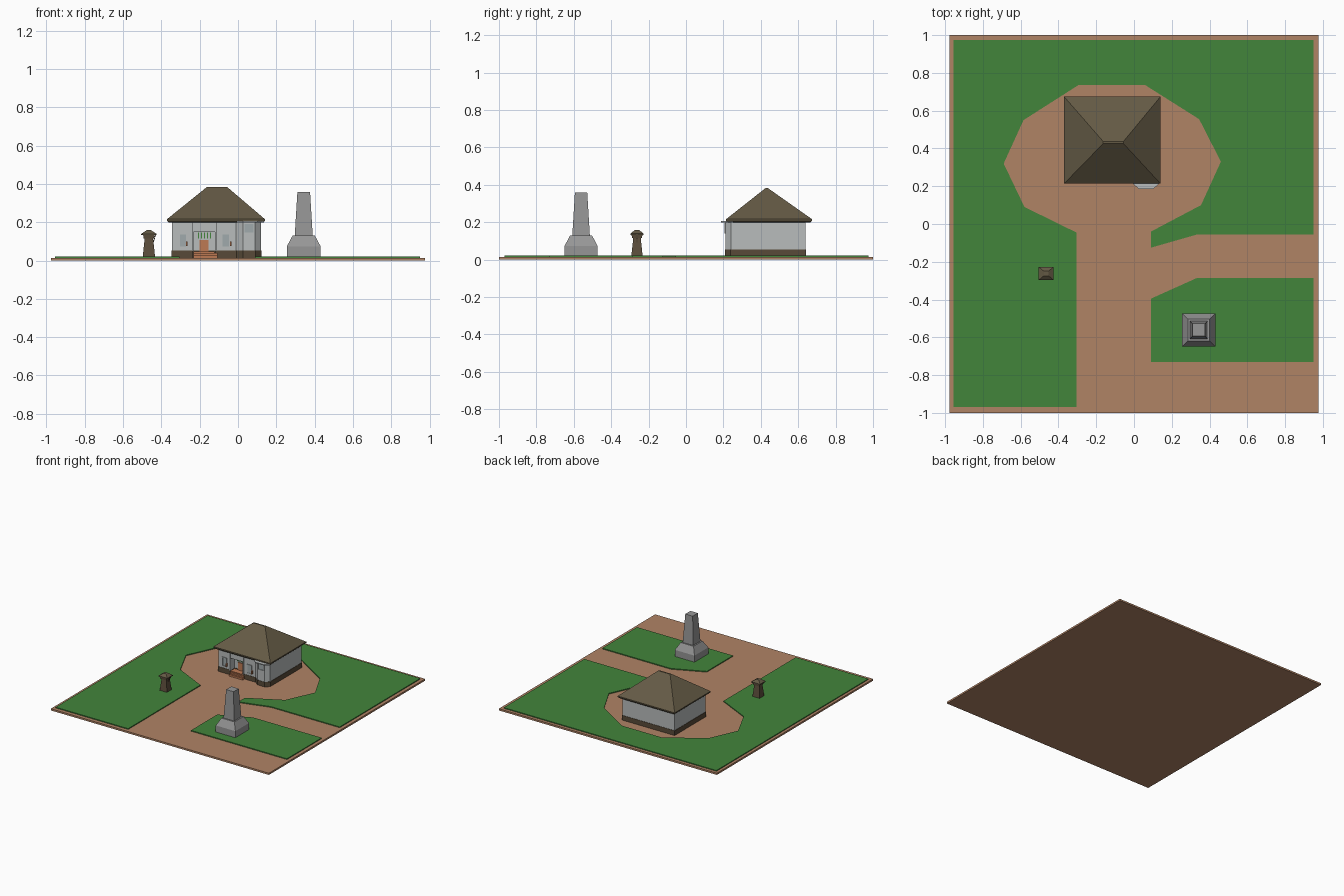
import bpy, bmesh

if "Cube" in bpy.data.objects:
    bpy.data.objects.remove(bpy.data.objects["Cube"])


def material(name, rgb):
    lin = [((c / 255 + 0.055) / 1.055) ** 2.4 for c in rgb]
    m = bpy.data.materials.new(name)
    m.diffuse_color = (*lin, 1)
    m.use_nodes = True
    m.node_tree.nodes["Principled BSDF"].inputs["Base Color"].default_value = m.diffuse_color
    return m


EARTH = material("earth brown", (176, 131, 101))
GRASS = material("grass green", (66, 133, 59))
ROOF = material("roof olive brown", (100, 90, 69))
WALL = material("wall pale grey", (184, 188, 188))
PLINTH = material("plinth dark brown", (88, 74, 56))
STONE = material("monument grey", (150, 150, 150))
TERRA = material("terracotta", (190, 122, 84))
WOOD = material("dark wood", (92, 78, 60))
PANE = material("window grey", (160, 170, 172))


def finish(name, bm, mat):
    bmesh.ops.recalc_face_normals(bm, faces=bm.faces)
    me = bpy.data.meshes.new(name)
    bm.to_mesh(me)
    bm.free()
    me.materials.append(mat)
    ob = bpy.data.objects.new(name, me)
    bpy.context.collection.objects.link(ob)
    return ob


def slab(name, outline, z0, z1, mat):
    """Extrude a plan outline from z0 to z1."""
    bm = bmesh.new()
    face = bm.faces.new([bm.verts.new((x, y, z0)) for x, y in outline])
    ext = bmesh.ops.extrude_face_region(bm, geom=[face])
    top = [v for v in ext["geom"] if isinstance(v, bmesh.types.BMVert)]
    bmesh.ops.translate(bm, verts=top, vec=(0, 0, z1 - z0))
    # keep the bottom closed
    if not any(all(abs(v.co.z - z0) < 1e-6 for v in f.verts) for f in bm.faces):
        bm.faces.new([v for v in bm.verts if abs(v.co.z - z0) < 1e-6])
    return finish(name, bm, mat)


def box(name, x0, x1, y0, y1, z0, z1, mat):
    return slab(name, [(x0, y0), (x1, y0), (x1, y1), (x0, y1)], z0, z1, mat)


def stack(name, rings, mat):
    """Loft rectangular rings (x0, x1, y0, y1, z) into a closed solid."""
    bm = bmesh.new()
    loops = [[bm.verts.new(p) for p in ((a, c, z), (b, c, z), (b, d, z), (a, d, z))]
             for a, b, c, d, z in rings]
    for lo, hi in zip(loops, loops[1:]):
        for i in range(4):
            j = (i + 1) % 4
            bm.faces.new((lo[i], lo[j], hi[j], hi[i]))
    bm.faces.new(loops[0])
    bm.faces.new(loops[-1])
    return finish(name, bm, mat)


def centred(cx, cy, sizes):
    return [(cx - hx, cx + hx, cy - hy, cy + hy, z) for hx, hy, z in sizes]


# Ground and lawns
box("ground", -0.977, 0.977, -1, 1, 0, 0.014, EARTH)
slab("large_lawn", [
    (-0.955, 0.975), (0.95, 0.975), (0.95, -0.055), (0.335, -0.055), (0.09, -0.125),
    (0.09, -0.04), (0.355, 0.10), (0.46, 0.33), (0.345, 0.555), (0.06, 0.735),
    (-0.295, 0.735), (-0.585, 0.55), (-0.69, 0.32), (-0.58, 0.09), (-0.305, -0.045),
    (-0.305, -0.97), (-0.955, -0.97)], 0.012, 0.021, GRASS)
slab("small_lawn", [(0.09, -0.395), (0.335, -0.285), (0.95, -0.285),
                    (0.95, -0.73), (0.09, -0.73)], 0.012, 0.021, GRASS)

# House: plan outline with a recessed porch and a corner bay
plan = [(-0.345, 0.24), (-0.235, 0.24), (-0.235, 0.29), (-0.12, 0.29), (-0.12, 0.24),
        (-0.01, 0.24), (0.025, 0.212), (0.09, 0.212), (0.12, 0.24), (0.12, 0.64), (-0.345, 0.64)]
slab("house_walls", plan, 0.05, 0.202, WALL)
cx, cy = -0.1125, 0.43
slab("house_plinth", [(cx + (x - cx) * 1.012, cy + (y - cy) * 1.012) for x, y in plan],
     0.012, 0.053, PLINTH)

# Porch: floor, steps, door, lintel and slats
box("porch_floor", -0.233, -0.122, 0.238, 0.292, 0.012, 0.046, TERRA)
for i in range(2):
    box(f"porch_step_{i + 1}", -0.232, -0.108, 0.214 + 0.013 * i, 0.245,
        0.012, 0.028 + 0.011 * i, TERRA)
box("door", -0.2, -0.155, 0.283, 0.292, 0.046, 0.108, TERRA)
box("porch_lintel", -0.236, -0.119, 0.236, 0.29, 0.15, 0.202, WALL)
for i in range(5):
    x = -0.208 + 0.0155 * i
    box(f"porch_slat_{i + 1}", x, x + 0.005, 0.283, 0.291, 0.115, 0.145, GRASS)
for x in (-0.241, -0.121):
    box("porch_post", x, x + 0.008, 0.232, 0.242, 0.05, 0.2, WALL)


# Windows: frame bars around a pane
def window(name, x0, x1, y, z0, z1):
    t = 0.005
    box(name + "_pane", x0, x1, y - 0.002, y + 0.004, z0, z1, PANE)
    for a, b in ((x0 - t, x0), (x1, x1 + t)):
        box(name + "_jamb", a, b, y - 0.006, y + 0.004, z0 - t, z1 + t, WALL)
    for z in (z0 - t, z1):
        box(name + "_rail", x0, x1, y - 0.006, y + 0.004, z, z + t, WALL)


window("left_window", -0.303, -0.272, 0.24, 0.073, 0.136)
window("middle_window", -0.08, -0.048, 0.24, 0.073, 0.136)
window("bay_window", 0.035, 0.082, 0.212, 0.145, 0.19)
for x in (-0.272, -0.042):
    box("window_lamp", x, x + 0.008, 0.226, 0.242, 0.075, 0.1, TERRA)

# Bay canopy under the eaves
slab("bay_canopy", [(-0.005, 0.25), (-0.005, 0.212), (0.025, 0.186), (0.103, 0.186),
                    (0.136, 0.216), (0.136, 0.25)], 0.199, 0.206, WALL)

# Hipped roof with fascia and a narrow ridge cap
stack("roof", [(-0.36, 0.13, 0.222, 0.665, 0.198), (-0.37, 0.14, 0.214, 0.674, 0.207),
               (-0.37, 0.14, 0.214, 0.674, 0.216), (-0.163, -0.056, 0.426, 0.437, 0.383)], ROOF)

# Stone monument: plinth with sloped shoulders and a tapered shaft
mx, my = 0.343, -0.561
stack("monument_base", centred(mx, my, [(0.088, 0.088, 0.012), (0.088, 0.088, 0.074),
                                        (0.058, 0.058, 0.13)]), STONE)
stack("monument_shaft", centred(mx, my, [(0.047, 0.047, 0.128), (0.033, 0.033, 0.358)]), STONE)

# Small wooden well-house post with a hipped cap and bracket
lx, ly = -0.465, -0.262
stack("post_body", centred(lx, ly, [(0.033, 0.031, 0.012), (0.022, 0.02, 0.115)]), WOOD)
stack("post_collar", centred(lx, ly, [(0.027, 0.027, 0.115), (0.03, 0.029, 0.135)]), WOOD)
stack("post_cap", centred(lx, ly, [(0.04, 0.035, 0.133), (0.04, 0.035, 0.139),
                                   (0.012, 0.012, 0.158)]), ROOF)
stack("post_bracket", [(-0.446, -0.442, -0.265, -0.259, 0.088),
                       (-0.432, -0.428, -0.265, -0.259, 0.135)], WOOD)
